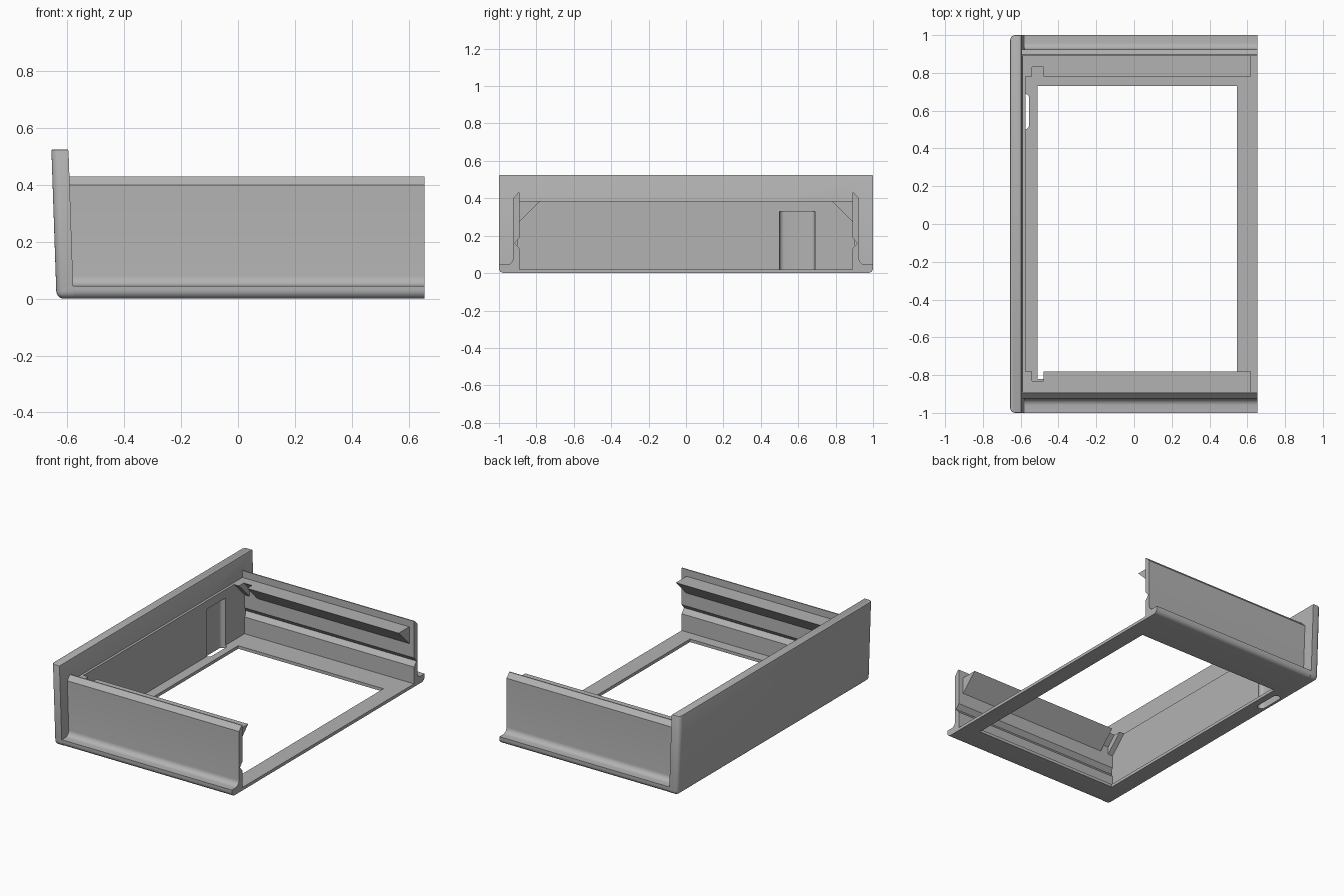
import bpy, bmesh, math

cube = bpy.data.objects.get("Cube")
if cube:
    bpy.data.objects.remove(cube, do_unlink=True)

grey = bpy.data.materials.new("plain grey")
grey.use_nodes = True
grey.diffuse_color = (0.45, 0.45, 0.45, 1)
grey.node_tree.nodes["Principled BSDF"].inputs["Base Color"].default_value = (0.45, 0.45, 0.45, 1)


def make(name, bm):
    bmesh.ops.recalc_face_normals(bm, faces=bm.faces)
    mesh = bpy.data.meshes.new(name)
    bm.to_mesh(mesh)
    bm.free()
    mesh.materials.append(grey)
    ob = bpy.data.objects.new(name, mesh)
    bpy.context.collection.objects.link(ob)
    return ob


def prism(points, offset):
    """Extrude a closed outline of 3D points along offset."""
    bm = bmesh.new()
    face = bm.faces.new([bm.verts.new(p) for p in points])
    moved = bmesh.ops.extrude_face_region(bm, geom=[face])["geom"]
    bmesh.ops.translate(bm, vec=offset, verts=[v for v in moved if isinstance(v, bmesh.types.BMVert)])
    return bm


def along_x(name, outline, x0, x1):
    return make(name, prism([(x0, y, z) for y, z in outline], (x1 - x0, 0, 0)))


def box(name, x0, x1, y0, y1, z0, z1):
    return along_x(name, [(y0, z0), (y1, z0), (y1, z1), (y0, z1)], x0, x1)


def arc(cy, cz, r, a0, a1, n=6):
    angles = [math.radians(a0 + (a1 - a0) * i / n) for i in range(n + 1)]
    return [(cy + r * math.cos(a), cz + r * math.sin(a)) for a in angles]


def activate(ob):
    bpy.ops.object.select_all(action="DESELECT")
    ob.select_set(True)
    bpy.context.view_layer.objects.active = ob


def cut(ob, cutter):
    mod = ob.modifiers.new("cut", "BOOLEAN")
    mod.operation, mod.solver, mod.object = "DIFFERENCE", "EXACT", cutter
    activate(ob)
    bpy.ops.object.modifier_apply(modifier=mod.name)


# Floor and both side walls: half section, mirrored across the middle
half = arc(0.97, 0.03, 0.03, -90, 0)
half += [(1.0, 0.045)] + arc(0.96, 0.08, 0.035, 270, 180)
half += [(0.925, 0.40), (0.897, 0.43), (0.89, 0.43),
         (0.89, 0.19), (0.915, 0.16), (0.89, 0.13), (0.89, 0.02)]
section = half + [(-y, z) for y, z in reversed(half)]
frame = along_x("floor_and_side_walls", section, -0.6, 0.655)

# Window in the floor
window = box("window_cutter", -0.51, 0.545, -0.82, 0.73, -0.1, 0.1)
cut(frame, window)

# Leaning end plate with rounded outer edges
side = [(-0.638, 0), (-0.578, 0), (-0.596, 0.525), (-0.656, 0.525)]
bm = prism([(x, -1, z) for x, z in side], (0, 2, 0))


def is_outer(e):
    a, b = (v.co for v in e.verts)
    low = max(a.z, b.z) < 0.1
    outside = max(a.x, b.x) < -0.62
    across = abs(a.y - b.y) > 1
    return (low and (outside or not across)) or (outside and not across)


bmesh.ops.bevel(bm, geom=[e for e in bm.edges if is_outer(e)], offset=0.027,
                segments=5, profile=0.5, affect="EDGES")
top = [e for e in bm.edges if all(v.co.z > 0.52 for v in e.verts)]
bmesh.ops.bevel(bm, geom=top, offset=0.006, segments=2, profile=0.5, affect="EDGES")
plate = make("end_plate", bm)

# Inner panel behind the plate
panel = box("inner_panel", -0.61, -0.575, -0.9, 0.9, 0.01, 0.385)

# Rounded pocket that runs down the panel and through the floor
outline = arc(0.665, -0.58, 0.025, 0, 180, 10)
outline = [(y, x) for y, x in arc(0.665, -0.58, 0.025, -90, 90, 10)]
outline += arc(0.525, -0.58, 0.025, 90, 270, 10)
pocket = make("pocket_cutter", prism([(x, y, -0.1) for y, x in outline], (0, 0, 0.43)))
for part in (frame, plate, panel):
    cut(part, pocket)

for cutter in (window, pocket):
    bpy.data.objects.remove(cutter, do_unlink=True)

# Triangular rails, corner gussets and the shallow links between them
for s, label in ((1, "left"), (-1, "right")):
    for part, x0, x1, depth in (("rail", -0.48, 0.62, 0.11),
                                ("corner_gusset", -0.58, -0.54, 0.11),
                                ("rail_link", -0.54, -0.48, 0.06)):
        wall = 0.895
        tip = 0.89 - depth
        tri = [(s * wall, 0.385), (s * tip, 0.385), (s * wall, 0.385 - (wall - tip))]
        along_x(f"{label}_{part}", tri, x0, x1)

# Smooth the rounded parts
for ob in (frame, plate, panel):
    activate(ob)
    bpy.ops.object.shade_smooth_by_angle(angle=math.radians(30))
